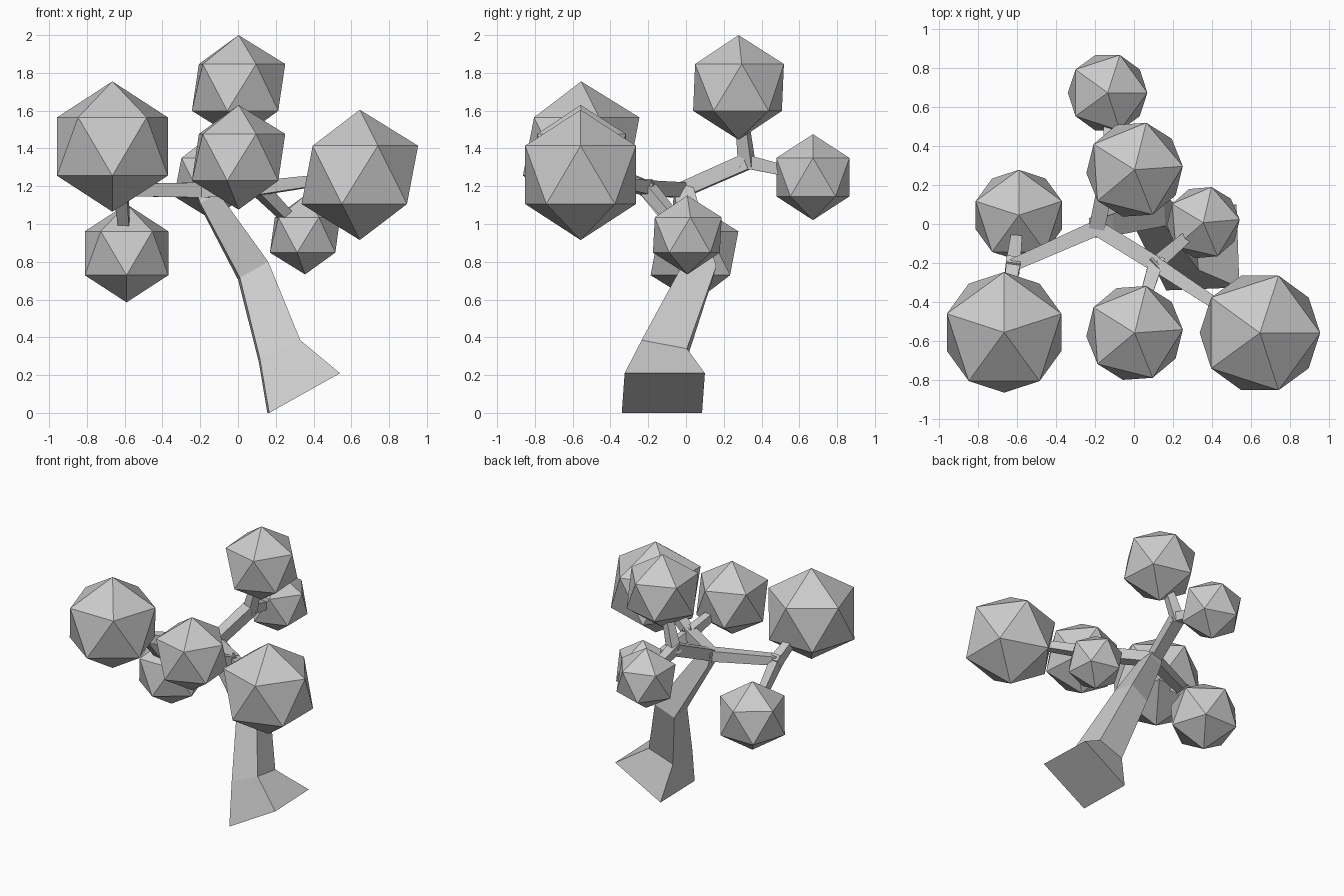
import bpy, bmesh
from math import radians
from mathutils import Vector, Matrix

if "Cube" in bpy.data.objects:
    bpy.data.objects.remove(bpy.data.objects["Cube"])


def add_object(name, bm):
    bmesh.ops.recalc_face_normals(bm, faces=bm.faces[:])
    mesh = bpy.data.meshes.new(name)
    bm.to_mesh(mesh)
    bm.free()
    ob = bpy.data.objects.new(name, mesh)
    bpy.context.collection.objects.link(ob)
    return ob


def loft(name, rings):
    """Skin a stack of four-cornered rings and cap both ends."""
    bm = bmesh.new()
    loops = [[bm.verts.new(p) for p in ring] for ring in rings]
    for a, b in zip(loops, loops[1:]):
        for i in range(4):
            j = (i + 1) % 4
            bm.faces.new((a[i], a[j], b[j], b[i]))
    bm.faces.new(loops[0][::-1])
    bm.faces.new(loops[-1])
    return add_object(name, bm)


def branch(name, start, end, w1, w2):
    """Tapered square beam between two points."""
    p, q = Vector(start), Vector(end)
    rot = (q - p).to_track_quat('Z', 'Y').to_matrix()
    rings = []
    for c, w in ((p, w1 / 2), (q, w2 / 2)):
        rings.append([c + rot @ Vector((x * w, y * w, 0))
                      for x, y in ((-1, -1), (1, -1), (1, 1), (-1, 1))])
    return loft(name, rings)


def leaf_ball(name, centre, radius, turn):
    """Twenty-sided foliage ball standing on a corner."""
    bm = bmesh.new()
    mat = Matrix.Translation(centre) @ Matrix.Rotation(radians(turn), 4, 'Z')
    bmesh.ops.create_icosphere(bm, subdivisions=1, radius=radius, matrix=mat)
    return add_object(name, bm)


# Leaning trunk with a flared, slanted foot
loft("trunk", [
    [(.165, -.34, 0), (.54, -.325, .21), (.525, .10, .21), (.155, .085, 0)],
    [(.115, -.24, .29), (.33, -.235, .385), (.31, .005, .34), (.11, .00, .27)],
    [(.01, -.03, .715), (.16, -.01, .80), (.15, .16, .775), (.00, .14, .705)],
    [(-.20, -.07, 1.11), (-.10, -.06, 1.16), (-.11, .05, 1.16), (-.21, .04, 1.11)],
    [(-.23, -.05, 1.20), (-.16, -.05, 1.22), (-.16, .03, 1.22), (-.23, .03, 1.21)],
])

# Forks: crown of the trunk, then left, right and back
crown = (-.19, -.02, 1.18)
left_fork = (-.62, -.21, 1.18)
right_fork = (.11, -.205, 1.19)
back_fork = (-.12, .32, 1.33)
branch("left_branch", crown, left_fork, .08, .065)
branch("right_branch", crown, right_fork, .08, .08)
branch("back_branch", crown, back_fork, .08, .085)

# Foliage: name, fork it grows from, centre, radius, turn about z
foliage = [
    ("left_upper", left_fork, (-.665, -.555, 1.41), .345, 90),
    ("left_lower", left_fork, (-.59, .045, .845), .26, 90),
    ("right_outer", right_fork, (.645, -.558, 1.26), .345, 0),
    ("right_front", right_fork, (.003, -.558, 1.353), .277, 4),
    ("right_lower", right_fork, (.355, .007, .942), .209, 5),
    ("back_upper", back_fork, (.003, .278, 1.723), .277, 4),
    ("back_lower", back_fork, (-.135, .672, 1.248), .2275, 0),
]
for name, fork, centre, radius, turn in foliage:
    leaf_ball(name + "_foliage", centre, radius, turn)
    f, c = Vector(fork), Vector(centre)
    d = (c - f).normalized()
    branch(name + "_twig", f - d * .03, c - d * radius * .6, .075, .055)
